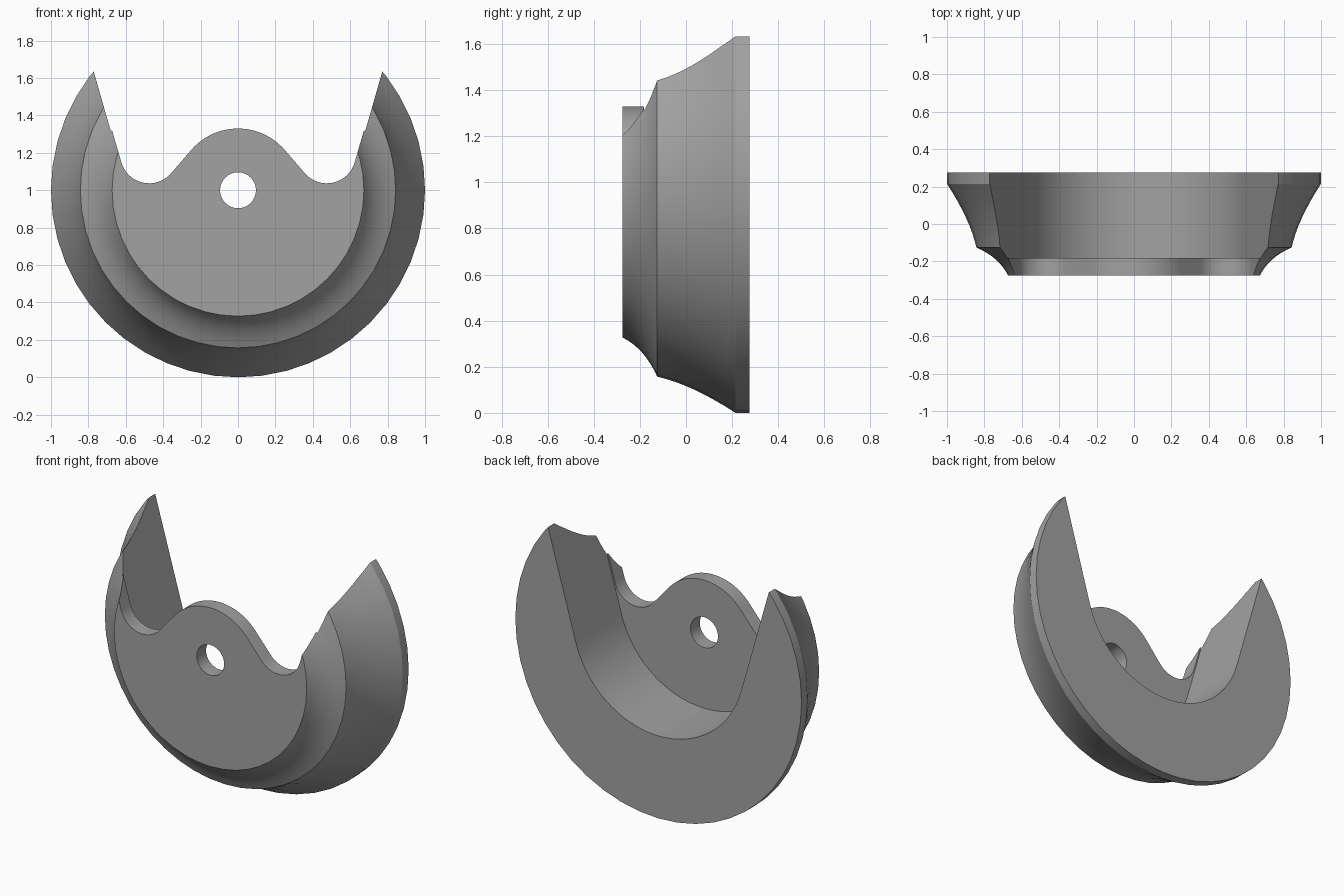
import bpy, bmesh
from math import sin, cos, tan, pi, radians, atan2, acos, hypot

cube = bpy.data.objects.get("Cube")
if cube:
    bpy.data.objects.remove(cube)

AXIS_Z = 1.0      # height of the turning axis
SEGMENTS = 48
PLATE_BACK = -0.182

grey = bpy.data.materials.new("plain grey")
grey.use_nodes = True
colour = (0.36, 0.36, 0.36, 1)
grey.diffuse_color = colour
grey.node_tree.nodes["Principled BSDF"].inputs["Base Color"].default_value = colour


def finish(name, bm):
    bmesh.ops.recalc_face_normals(bm, faces=bm.faces)
    mesh = bpy.data.meshes.new(name)
    bm.to_mesh(mesh)
    bm.free()
    mesh.materials.append(grey)
    obj = bpy.data.objects.new(name, mesh)
    bpy.context.collection.objects.link(obj)
    return obj


def prism(name, outline, y0, y1):
    """Extrude an (x, z) outline along y."""
    bm = bmesh.new()
    face = bm.faces.new([bm.verts.new((x, y0, z)) for x, z in outline])
    moved = bmesh.ops.extrude_face_region(bm, geom=[face])["geom"]
    verts = [v for v in moved if isinstance(v, bmesh.types.BMVert)]
    bmesh.ops.translate(bm, verts=verts, vec=(0, y1 - y0, 0))
    return finish(name, bm)


def arc(cx, cz, r, a0, a1, steps):
    angles = [a0 + (a1 - a0) * i / steps for i in range(steps + 1)]
    return [(cx + r * cos(a), cz + r * sin(a)) for a in angles]


def flare(p, c, q, steps=8):
    """Concave curve from p to q pulled towards c."""
    ts = [i / steps for i in range(steps + 1)]
    return [tuple((1 - t) ** 2 * a + 2 * t * (1 - t) * b + t * t * d
                  for a, b, d in zip(p, c, q)) for t in ts]


def mirrored(half):
    """Close a right half, listed outside to centre, with its mirror image."""
    return half + [(-x, z) for x, z in reversed(half) if x > 1e-5]


# Turned body: (radius, y) profile with two concave flares and a back rim
profile = flare((0.673, -0.275), (0.722, -0.178), (0.843, -0.125))
profile += flare((0.843, -0.125), (0.876, 0.024), (1.0, 0.215))[1:]
profile.append((1.0, 0.275))
bm = bmesh.new()
rings = []
for r, y in profile:
    turn = [2 * pi * i / SEGMENTS for i in range(SEGMENTS)]
    rings.append([bm.verts.new((r * sin(a), y, AXIS_Z - r * cos(a))) for a in turn])
for lower, upper in zip(rings, rings[1:]):
    for i in range(SEGMENTS):
        j = (i + 1) % SEGMENTS
        bm.faces.new((lower[i], lower[j], upper[j], upper[i]))
bm.faces.new(rings[0])
bm.faces.new(rings[-1])
body = finish("flared_body", bm)

# Open U-shaped pocket behind the front plate
slope = radians(16)
tip_x, tip_z, top = 0.773, 1.64, 2.2
pocket_half = [(tip_x + (top - tip_z) * tan(slope), top)]
pocket_half += arc(0, 1.121, 0.6, -slope, -pi / 2, 20)
pocket = prism("pocket_cutter", mirrored(pocket_half), PLATE_BACK, 0.6)

# Wavy top of the front plate: two valleys beside a round hump
vx, vz, vr, hump = 0.475, 1.192, 0.155, 0.33
rise = atan2(vz - AXIS_Z, vx)
meet = rise + acos((vr + hump) / hypot(vx, vz - AXIS_Z))
valley = arc(vx, vz, vr, -slope, meet - pi, 16)
x0, z0 = valley[0]
wave_half = [(x0 + (top - z0) * tan(slope), top)] + valley
wave_half += arc(0, AXIS_Z, hump, meet, pi / 2, 12)
wave = prism("wave_cutter", mirrored(wave_half), -0.6, -0.1)

# Centre hole
hole = prism("hole_cutter", arc(0, AXIS_Z, 0.096, 0, 2 * pi, 32)[:-1], -0.7, 0.7)

# Cut the body and drop the cutters
bpy.context.view_layer.objects.active = body
for cutter in (pocket, wave, hole):
    cutter.hide_render = True
    cut = body.modifiers.new(cutter.name, "BOOLEAN")
    cut.operation = "DIFFERENCE"
    cut.solver = "EXACT"
    cut.object = cutter
    bpy.ops.object.modifier_apply(modifier=cut.name)
    bpy.data.objects.remove(cutter)

bpy.ops.object.select_all(action="DESELECT")
body.select_set(True)
bpy.ops.object.shade_smooth_by_angle(angle=radians(25))
